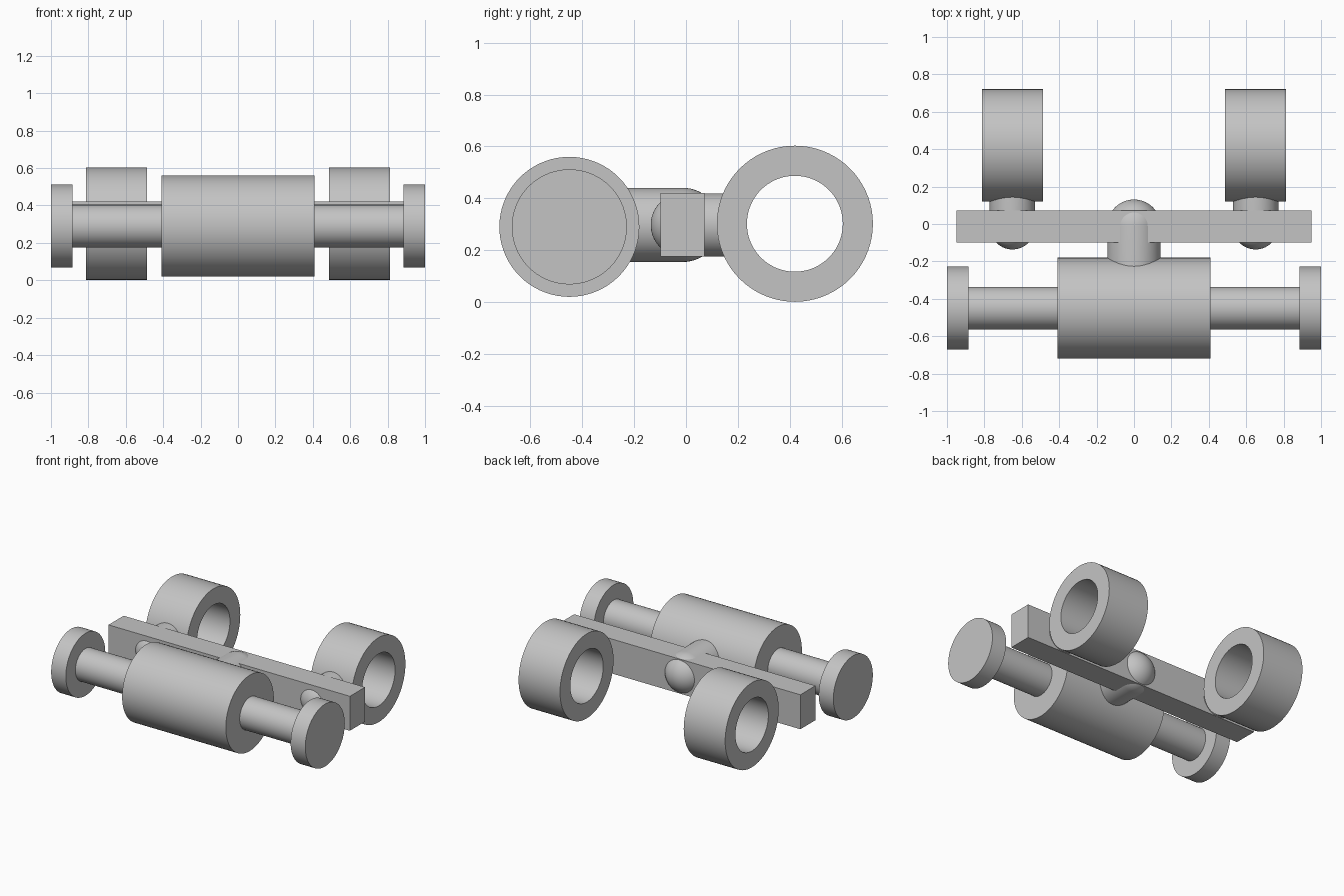
import bpy
import bmesh
import math
from mathutils import Vector

cube = bpy.data.objects.get("Cube")
if cube:
    bpy.data.objects.remove(cube, do_unlink=True)

grey = bpy.data.materials.new("plain grey")
grey.use_nodes = True
COLOUR = (0.55, 0.55, 0.55, 1)
grey.diffuse_color = COLOUR
grey.node_tree.nodes["Principled BSDF"].inputs["Base Color"].default_value = COLOUR


def finish(name, bm, location):
    bmesh.ops.remove_doubles(bm, verts=bm.verts, dist=0.0001)
    bmesh.ops.recalc_face_normals(bm, faces=bm.faces)
    mesh = bpy.data.meshes.new(name)
    bm.to_mesh(mesh)
    bm.free()
    mesh.materials.append(grey)
    obj = bpy.data.objects.new(name, mesh)
    obj.location = location
    bpy.context.collection.objects.link(obj)
    bpy.ops.object.select_all(action="DESELECT")
    obj.select_set(True)
    bpy.context.view_layer.objects.active = obj
    bpy.ops.object.shade_smooth_by_angle(angle=math.radians(35))
    return obj


def lathe(name, profile, axis, location, closed=False):
    """Turn a profile of (distance along axis, radius) around the x or y axis."""
    bm = bmesh.new()
    verts = [bm.verts.new((t, r, 0) if axis == "x" else (r, t, 0)) for t, r in profile]
    edges = [bm.edges.new(pair) for pair in zip(verts, verts[1:])]
    if closed:
        edges.append(bm.edges.new((verts[-1], verts[0])))
    bmesh.ops.spin(bm, geom=verts + edges, cent=(0, 0, 0),
                   axis=Vector((1, 0, 0) if axis == "x" else (0, 1, 0)),
                   angle=math.tau, steps=72)
    return finish(name, bm, location)


def domed_peg(name, radius, length, direction, location):
    """Round rod along y with a half-ball at its origin end."""
    arc = [math.pi / 2 * i / 14 for i in range(15)]
    profile = [(-direction * radius * math.cos(a), radius * math.sin(a)) for a in arc]
    profile += [(direction * length, radius), (direction * length, 0)]
    return lathe(name, profile, "y", location)


AXLE_Y, AXLE_Z = -0.45, 0.29
BEAM_Z = 0.2975

# Front roller with a stepped axle and end discs
drum, rod, disc = 0.27, 0.114, 0.222
half = [(0.408, drum), (0.408, rod), (0.885, rod), (0.885, disc), (1, disc), (1, 0)]
lathe("roller_and_axle", [(-t, r) for t, r in reversed(half)] + half, "x", (0, AXLE_Y, AXLE_Z))

# Cross beam
bm = bmesh.new()
bmesh.ops.create_cube(bm, size=1)
bmesh.ops.scale(bm, verts=bm.verts, vec=(1.9, 0.17, 0.245))
finish("cross_beam", bm, (0, -0.014, BEAM_Z))

# Domed peg joining the beam to the roller
domed_peg("centre_peg", 0.143, 0.3, -1, (0, -0.012, BEAM_Z))

# Rear rings, each held by its own domed peg
outer, inner, width = 0.301, 0.185, 0.163
ring = [(-width, inner), (-width, outer), (width, outer), (width, inner)]
for side, x in (("left", 0.65), ("right", -0.65)):
    lathe(side + "_ring", ring, "x", (x, 0.42, 0.302), closed=True)
    domed_peg(side + "_peg", 0.122, 0.215, 1, (x, -0.014, BEAM_Z))
